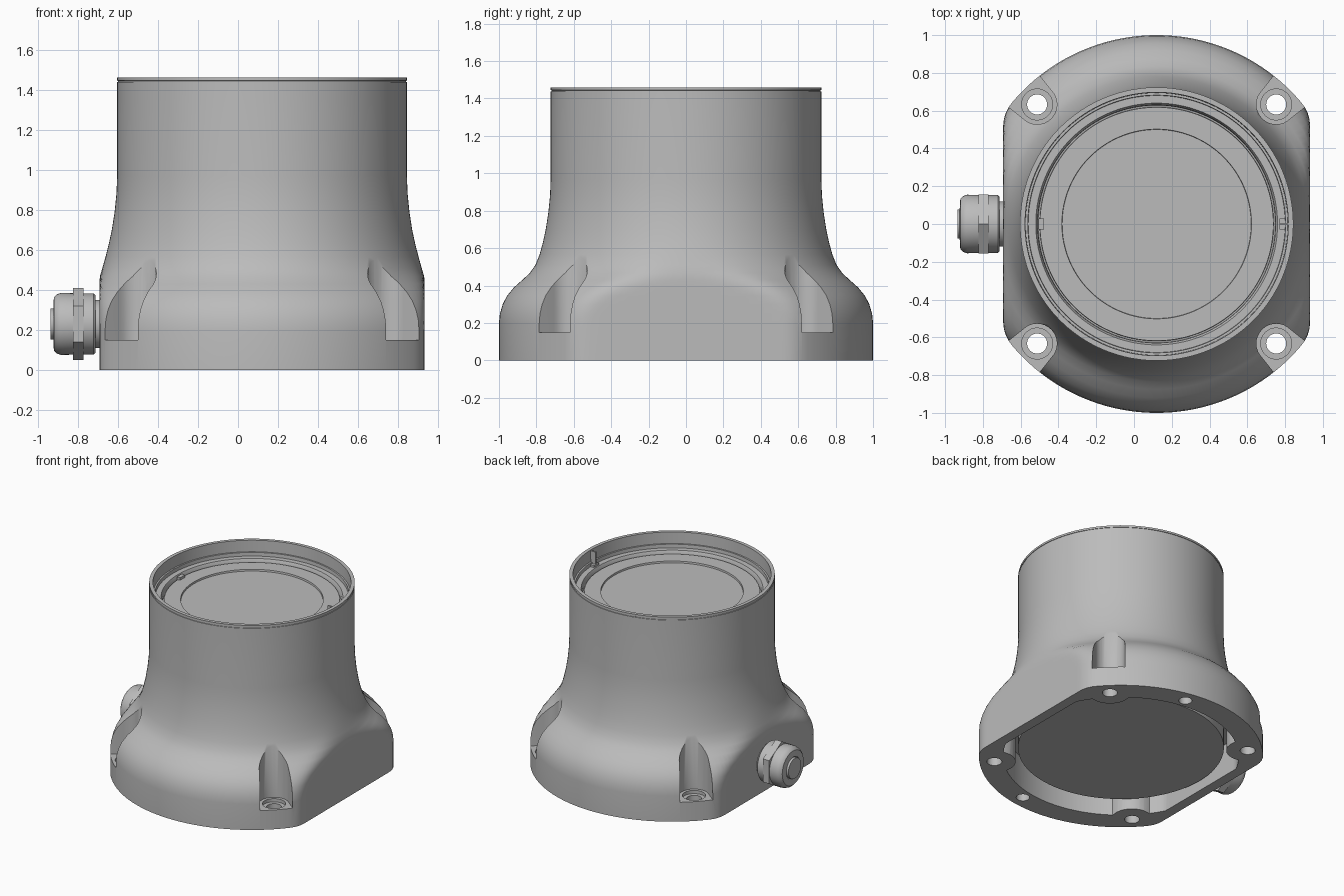
import bpy, bmesh, math
from mathutils import Matrix

cube = bpy.data.objects.get("Cube")
if cube:
    bpy.data.objects.remove(cube, do_unlink=True)

AXIS_X = 0.12        # housing axis, the cable gland sticks out to one side
FLAT = 0.8125        # half width between the two flats
BLEND = 0.045        # softness of the edge around the flats
HOLE_R = 0.895       # distance of the mounting holes from the axis

grey = bpy.data.materials.new("housing grey")
grey.use_nodes = True
grey.diffuse_color = (0.5, 0.5, 0.5, 1)
grey.node_tree.nodes["Principled BSDF"].inputs["Base Color"].default_value = (0.5, 0.5, 0.5, 1)


def finish(name, bm):
    bmesh.ops.recalc_face_normals(bm, faces=bm.faces)
    mesh = bpy.data.meshes.new(name)
    bm.to_mesh(mesh)
    bm.free()
    mesh.materials.append(grey)
    obj = bpy.data.objects.new(name, mesh)
    bpy.context.collection.objects.link(obj)
    return obj


def lathe(name, profile, sides=96, matrix=Matrix()):
    """Revolve (radius, height) points that start and end on the z axis."""
    bm = bmesh.new()
    verts = [bm.verts.new((r, 0, z)) for r, z in profile]
    edges = [bm.edges.new(pair) for pair in zip(verts, verts[1:])]
    bmesh.ops.spin(bm, geom=verts + edges, cent=(0, 0, 0), axis=(0, 0, 1),
                   angle=math.tau, steps=sides, use_duplicate=False)
    bmesh.ops.remove_doubles(bm, verts=bm.verts, dist=0.0005)
    bm.transform(matrix)
    return finish(name, bm)


def prism(name, outline, z0, z1, matrix=Matrix()):
    bm = bmesh.new()
    face = bm.faces.new([bm.verts.new((x, y, z0)) for x, y in outline])
    top = bmesh.ops.extrude_face_region(bm, geom=[face])["geom"]
    bmesh.ops.translate(bm, vec=(0, 0, z1 - z0),
                        verts=[v for v in top if isinstance(v, bmesh.types.BMVert)])
    bm.transform(matrix)
    return finish(name, bm)


def rectangle(x0, x1, y0, y1):
    return [(x0, y0), (x1, y0), (x1, y1), (x0, y1)]


cutters = []


def cut(target, cutter):
    cutter.hide_render = True
    cutters.append(cutter)
    mod = target.modifiers.new("cut", "BOOLEAN")
    mod.operation, mod.solver, mod.object = "DIFFERENCE", "EXACT", cutter
    bpy.context.view_layer.update()
    bpy.context.view_layer.objects.active = target
    bpy.ops.object.modifier_apply(modifier=mod.name)


def smooth(obj):
    bpy.ops.object.select_all(action="DESELECT")
    obj.select_set(True)
    bpy.context.view_layer.objects.active = obj
    bpy.ops.object.shade_smooth_by_angle(angle=math.radians(30))


def soft_limit(x):
    """Limit x to the flats with a rounded transition."""
    over = min(max(abs(x) - FLAT + BLEND, 0), 2 * BLEND)
    limited = min(abs(x), FLAT + BLEND) - over ** 2 / (4 * BLEND)
    return math.copysign(limited, x)


# Housing: bell-shaped body with a recessed top and two flattened sides
outside = [(0, 0), (1, 0), (1, .2), (.995, .25), (.98, .3), (.957, .345), (.92, .39),
           (.875, .43), (.835, .467), (.805, .51), (.783, .565), (.765, .63), (.75, .7),
           (.736, .79), (.727, .88), (.7235, .97), (.7235, 1.437), (.72, 1.438),
           (.72, 1.444), (.7235, 1.445), (.7235, 1.46)]
inside = [(.697, 1.46), (.694, 1.372), (.682, 1.372), (.68, 1.345), (.64, 1.345),
          (.63, 1.325), (.628, 1.3), (.62, 1.3), (.618, 1.325), (.502, 1.325),
          (.5, 1.312), (0, 1.312)]
housing = lathe("housing", outside + inside, 160)
for vert in housing.data.vertices:
    vert.co.x = soft_limit(vert.co.x)

# Bottom cavity, leaving material around the corner pockets
corners = [math.radians(45 + 90 * i) for i in range(4)]


def cavity_radius(a):
    r = min(.83, .735 / max(abs(math.cos(a)), .01))
    for c in corners:
        root = .15 ** 2 - (HOLE_R * math.sin(a - c)) ** 2
        if root > 0 and math.cos(a - c) > 0:
            r = min(r, HOLE_R * math.cos(a - c) - math.sqrt(root))
    return r


outline = []
for i in range(180):
    a = math.tau * i / 180
    outline.append((cavity_radius(a) * math.cos(a), cavity_radius(a) * math.sin(a)))
cut(housing, prism("cavity_cutter", outline, -0.1, .25))

# Corner pockets open outwards, each with a stepped mounting hole
pocket = [(.3 + HOLE_R, -.14), (.3 + HOLE_R, .14)]
for i in range(17):
    a = math.pi / 2 + math.pi * i / 16
    pocket.append((HOLE_R + .105 * math.cos(a), .105 * math.sin(a)))
for c in (corners[0], corners[3]):
    turn = Matrix.Rotation(c, 4, "Z")
    cut(housing, prism("pocket_cutter", pocket, .15, .9, turn))
    step = [(0, -.1), (.053, -.1), (.053, .125), (.082, .125), (.082, .2), (0, .2)]
    cut(housing, lathe("hole_cutter", step, 32, turn @ Matrix.Translation((HOLE_R, 0, 0))))

# Repeat the pockets on the gland side
mirror = housing.modifiers.new("mirror", "MIRROR")
mirror.use_axis = (True, False, False)
mirror.use_bisect_axis = (True, False, False)
mirror.merge_threshold = 0.0002
bpy.ops.object.modifier_apply(modifier=mirror.name)

# Two blind holes in the bottom rim
for side in (-1, 1):
    blind = [(0, -.1), (.047, -.1), (.047, .1), (0, .1)]
    cut(housing, lathe("blind_cutter", blind, 24, Matrix.Translation((.155, .89 * side, 0))))

for cutter in cutters:
    bpy.data.objects.remove(cutter, do_unlink=True)

# Base plate inside the cavity
base_plate = lathe("base_plate", [(0, .07), (.725, .07), (.725, .26), (0, .26)])

# Small locating keys in the top recess
key_left = prism("key_left", rectangle(.655, .72, -.006, .006), 1.32, 1.455)
key_left_foot = prism("key_left_foot", rectangle(.65, .685, -.03, .03), 1.32, 1.36)
key_right = prism("key_right", rectangle(-.625, -.597, -.03, .03), 1.31, 1.345)

# Cable gland on the right flat, pointing to -x
gland_axis = Matrix.Translation((-FLAT, 0, .23)) @ Matrix.Rotation(-math.pi / 2, 4, "Y")
gland = lathe("cable_gland", [(0, -.03), (.12, -.03), (.12, .02), (.145, .02), (.153, .028),
                              (.153, .12), (.155, .19), (.148, .212), (.132, .227),
                              (.085, .23), (.085, .224), (.078, .224), (.078, .243),
                              (0, .243)], 48, gland_axis)
hexagon = [(.18 * math.cos(math.pi * i / 3), .18 * math.sin(math.pi * i / 3))
           for i in range(6)]
gland_nut = prism("gland_nut", hexagon, .078, .132, gland_axis)

for part in (housing, base_plate, key_left, key_left_foot, key_right, gland, gland_nut):
    part.location.x = AXIS_X
    smooth(part)
